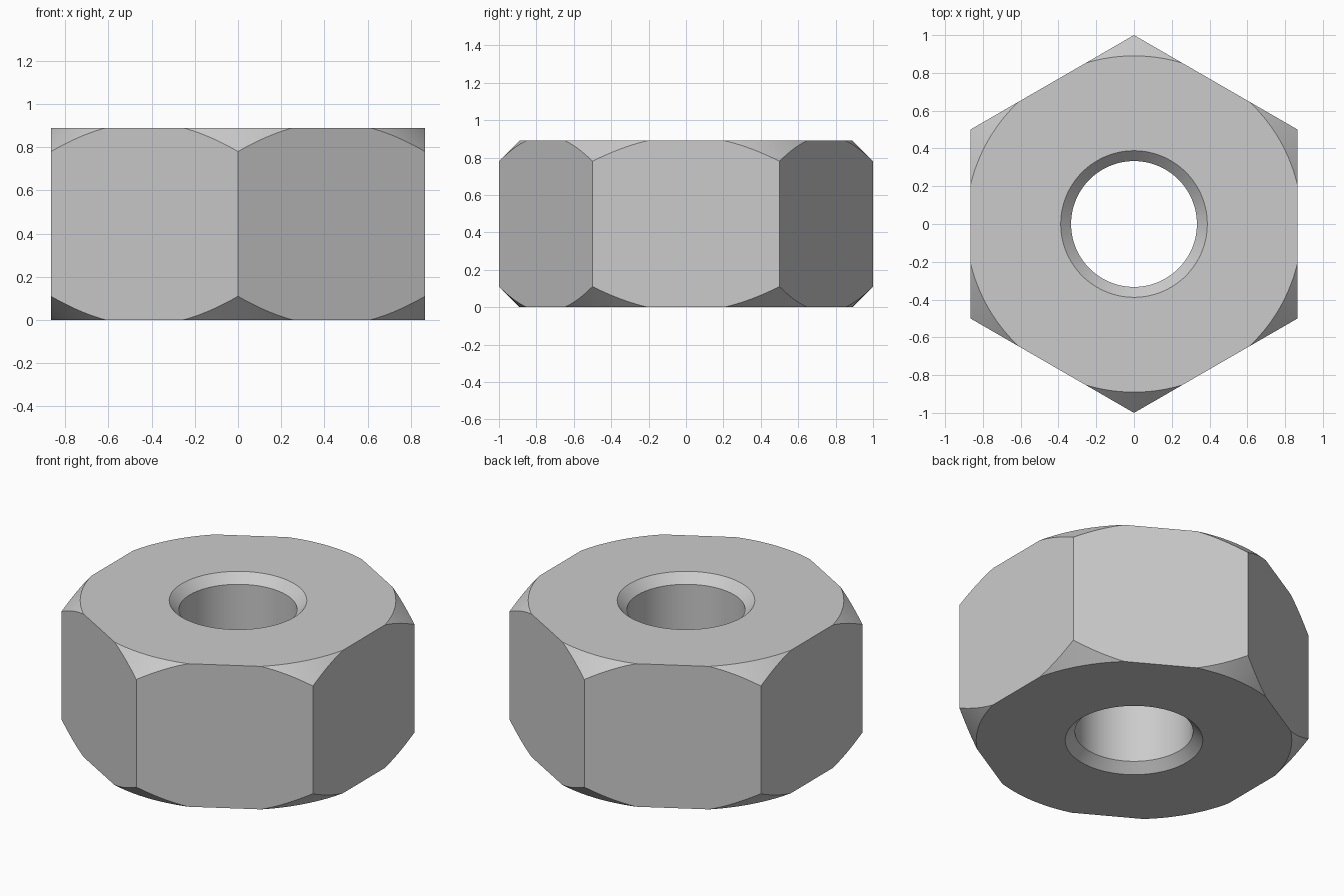
import bpy, bmesh, math

if "Cube" in bpy.data.objects:
    bpy.data.objects.remove(bpy.data.objects["Cube"])

H = 0.89          # nut height
SEG = 192         # sides of the round surfaces


def make_object(name, bm):
    bmesh.ops.recalc_face_normals(bm, faces=bm.faces)
    mesh = bpy.data.meshes.new(name)
    bm.to_mesh(mesh)
    bm.free()
    obj = bpy.data.objects.new(name, mesh)
    bpy.context.collection.objects.link(obj)
    return obj


def lathe(name, profile):
    """Revolve a closed (radius, z) profile around z."""
    bm = bmesh.new()
    rings = []
    for i in range(SEG):
        a = math.pi / 2 + 2 * math.pi * i / SEG
        rings.append([bm.verts.new((r * math.cos(a), r * math.sin(a), z)) for r, z in profile])
    n = len(profile)
    for i in range(SEG):
        p, q = rings[i], rings[(i + 1) % SEG]
        for j in range(n):
            k = (j + 1) % n
            bm.faces.new((p[j], q[j], q[k], p[k]))
    return make_object(name, bm)


# Turned blank: bored hole with countersinks, outer 45 degree chamfer cones
lower = [(0.333, 0.055), (0.388, 0.0), (0.89, 0.0), (1.05, 0.16)]
profile = lower + [(r, H - z) for r, z in reversed(lower)]
nut = lathe("hex_nut", profile)

# Hexagonal prism that trims the blank to six flats
bm = bmesh.new()
corners = [(math.cos(math.pi / 2 + i * math.pi / 3), math.sin(math.pi / 2 + i * math.pi / 3))
           for i in range(6)]
base = bm.faces.new([bm.verts.new((x, y, -0.2)) for x, y in corners])
ext = bmesh.ops.extrude_face_region(bm, geom=[base])
top = [v for v in ext["geom"] if isinstance(v, bmesh.types.BMVert)]
bmesh.ops.translate(bm, verts=top, vec=(0, 0, H + 0.4))
hexagon = make_object("hexagon_trimmer", bm)
hexagon.hide_render = True

# Keep only the overlap of blank and prism
bpy.context.view_layer.objects.active = nut
nut.select_set(True)
mod = nut.modifiers.new("trim", 'BOOLEAN')
mod.operation = 'INTERSECT'
mod.solver = 'EXACT'
mod.object = hexagon
bpy.ops.object.modifier_apply(modifier=mod.name)
bpy.data.objects.remove(hexagon, do_unlink=True)

# Smooth cones and bore, crisp edges
bpy.ops.object.shade_smooth_by_angle(angle=math.radians(25))
